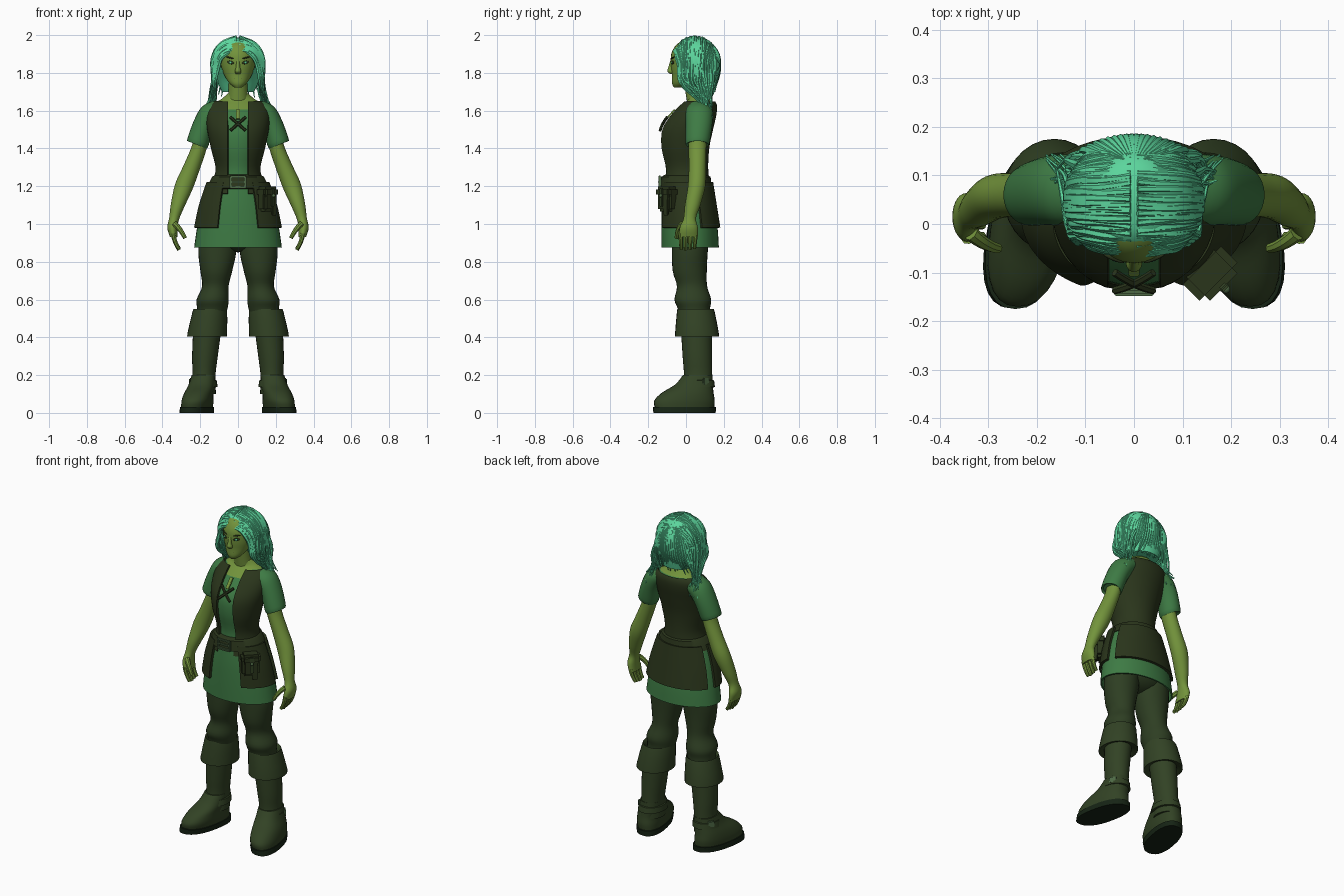
import bpy, bmesh, math, random
from math import sin, cos, radians
from mathutils import Matrix, Vector

random.seed(4)
cube = bpy.data.objects.get("Cube")
if cube:
    bpy.data.objects.remove(cube)
parts = []


def material(name, r, g, b):
    m = bpy.data.materials.new(name)
    m.use_nodes = True
    col = [(c / 255) ** 2.2 for c in (r, g, b)] + [1]
    m.diffuse_color = col
    m.node_tree.nodes["Principled BSDF"].inputs["Base Color"].default_value = col
    return m


HAIR = material("mint hair", 92, 212, 155)
SKIN = material("olive skin", 114, 146, 62)
SHIRT = material("green cloth", 64, 122, 70)
VEST = material("dark leather", 46, 56, 33)
PANTS = material("trouser cloth", 49, 64, 39)
BOOT = material("boot leather", 53, 68, 41)
SOLE = material("dark sole", 28, 40, 27)
METAL = material("dull metal", 78, 104, 70)
LIP = material("lip", 96, 112, 54)


def make(name, bm, mat):
    me = bpy.data.meshes.new(name)
    bm.to_mesh(me)
    bm.free()
    ob = bpy.data.objects.new(name, me)
    bpy.context.collection.objects.link(ob)
    me.materials.append(mat)
    parts.append(ob)
    return ob


def bake(ob):
    """Replace an object's data with its evaluated mesh."""
    dg = bpy.context.evaluated_depsgraph_get()
    me = bpy.data.meshes.new_from_object(ob.evaluated_get(dg))
    name = ob.name
    bpy.data.objects.remove(ob)
    new = bpy.data.objects.new(name, me)
    bpy.context.collection.objects.link(new)
    parts.append(new)
    return new


def smooth_rings(rings, steps):
    """Catmull-Rom interpolation through the rings."""
    r = [tuple(k) + (0,) * (6 - len(k)) for k in rings]
    out = []
    for i in range(len(r) - 1):
        a, b, c, d = r[max(i - 1, 0)], r[i], r[i + 1], r[min(i + 2, len(r) - 1)]
        for k in range(steps):
            t = k / steps
            out.append([q + t * (s - p + t * (2 * p - 5 * q + 4 * s - w + t * (3 * (q - s) + w - p))) / 2
                        for p, q, s, w in zip(a, b, c, d)])
    return out + [r[-1]]


def loft_mesh(rings, n=28, steps=4, side=1, arc=None, grow=0, square=1, cap=True):
    """Stacked ellipses (x, y, z, rx, ry, tilt); arc limits them to a panel."""
    bm = bmesh.new()
    a0, a1 = arc or (0, 360)
    count = n + 1 if arc else n
    rows = []
    for x, y, z, rx, ry, tilt in smooth_rings(rings, steps):
        row = []
        for j in range(count):
            a = radians(a0 + (a1 - a0) * j / n)
            c, s = cos(a), sin(a)
            dx = math.copysign(abs(c) ** square, c) * (rx + grow)
            dy = math.copysign(abs(s) ** square, s) * (ry + grow)
            row.append(bm.verts.new((side * (x + dx), y + dy, z + tilt * dx)))
        rows.append(row)
    for lo, hi in zip(rows, rows[1:]):
        for j in range(n):
            k = (j + 1) % count
            bm.faces.new((lo[j], lo[k], hi[k], hi[j]))
    if cap and not arc:
        bm.faces.new(rows[0])
        bm.faces.new(rows[-1])
    bmesh.ops.recalc_face_normals(bm, faces=bm.faces[:])
    return bm


def loft(name, rings, mat, **kw):
    return make(name, loft_mesh(rings, **kw), mat)


def thicken(ob, t):
    mod = ob.modifiers.new("thickness", "SOLIDIFY")
    mod.thickness, mod.offset = t, 0
    parts.remove(ob)
    return bake(ob)


def slice_mesh(bm, co, no):
    geom = bm.verts[:] + bm.edges[:] + bm.faces[:]
    bmesh.ops.bisect_plane(bm, geom=geom, plane_co=co, plane_no=no)


def delete_faces(bm, rule):
    bad = [f for f in bm.faces if rule(f.calc_center_median())]
    bmesh.ops.delete(bm, geom=bad, context="FACES")


def box(name, loc, size, mat, rot=(0, 0, 0), bevel=0.006):
    bm = bmesh.new()
    bmesh.ops.create_cube(bm, size=1, matrix=Matrix.Diagonal((*size, 1)))
    bmesh.ops.bevel(bm, geom=bm.edges[:], offset=min(bevel, min(size) / 3), segments=2, affect="EDGES")
    ob = make(name, bm, mat)
    ob.location, ob.rotation_euler = loc, [radians(a) for a in rot]
    return ob


def ball(name, loc, size, mat, rot=(0, 0, 0)):
    bm = bmesh.new()
    bmesh.ops.create_uvsphere(bm, u_segments=16, v_segments=10, radius=1, matrix=Matrix.Diagonal((*size, 1)))
    ob = make(name, bm, mat)
    ob.location, ob.rotation_euler = loc, [radians(a) for a in rot]
    return ob


def tubes(name, paths, width, mat, taper=None, res=1):
    """One object of round strands; taper gives the radius along each."""
    cu = bpy.data.curves.new(name, "CURVE")
    cu.dimensions, cu.bevel_depth, cu.bevel_resolution = "3D", width, res
    cu.use_fill_caps, cu.resolution_u = True, 5
    for path in paths:
        sp = cu.splines.new("NURBS")
        sp.points.add(len(path) - 1)
        sp.use_endpoint_u, sp.order_u = True, 3
        for i, (pt, co) in enumerate(zip(sp.points, path)):
            pt.co = (*co, 1)
            pt.radius = taper(i / (len(path) - 1)) if taper else 1
    cu.materials.append(mat)
    ob = bpy.data.objects.new(name, cu)
    bpy.context.collection.objects.link(ob)
    bpy.context.view_layer.update()
    return bake(ob)


# Torso in the shirt, with a skin neckline
body = [(0, 0, 1.16, .15, .12), (0, 0, 1.28, .106, .105), (0, -.008, 1.4, .13, .118), (0, .005, 1.5, .15, .125),
        (0, .04, 1.58, .157, .108), (0, .065, 1.63, .14, .085), (0, .07, 1.66, .09, .06), (0, .06, 1.69, .055, .05)]
bm = loft_mesh(body, n=48)
slice_mesh(bm, (0, 0, 1.605), (0, 0, 1))
for f in bm.faces:
    c = f.calc_center_median()
    f.material_index = int(c.z > 1.645 or (c.z > 1.605 and c.y < .03 and abs(c.x) < .085))
make("shirt_torso", bm, SHIRT).data.materials.append(SKIN)
box("neckline_slit", (0, -.083, 1.58), (.022, .008, .07), SKIN, rot=(-41, 0, 0), bevel=.002)

# Open-fronted vest
bm = loft_mesh(body, n=48, grow=.007, cap=False)
for x in (-.053, .053):
    slice_mesh(bm, (x, 0, 0), (1, 0, 0))
slice_mesh(bm, (0, 0, 1.645), (0, 0, 1))
delete_faces(bm, lambda c: c.z > 1.645 or (abs(c.x) < .053 and c.y < .03))
thicken(make("vest", bm, VEST), .012)
tubes("chest_lacing", [[(-s * .04, -.1, 1.565), (0, -.128, 1.53), (s * .04, -.137, 1.495)] for s in (-1, 1)], .008, VEST)

# Skirt, leather panels and belt
skirt = [(0, .005, 1.21, .15, .122), (0, .01, 1.1, .188, .135), (0, .018, .98, .213, .145), (0, .022, .875, .228, .148)]
thicken(loft("tunic_skirt", skirt, SHIRT, n=40, cap=False), .008)
panel = [(0, .005, 1.22, .15, .122), (0, .01, 1.1, .19, .136), (0, .018, .98, .216, .147)]
for s, label in ((1, "left"), (-1, "right")):
    thicken(loft(label + "_front_panel", panel, VEST, side=s, arc=(-62, 8), n=16, grow=.01), .014)
thicken(loft("back_panel", panel, VEST, arc=(24, 156), n=24, grow=.01), .014)
loft("belt", [(0, 0, 1.185, .15, .125), (0, 0, 1.19, .168, .138), (0, 0, 1.25, .137, .13), (0, 0, 1.262, .115, .11)],
     VEST, steps=1, n=40)
for s in (-1, 1):
    box("buckle_side", (s * .038, -.138, 1.222), (.014, .016, .07), METAL)
    box("buckle_bar", (0, -.14, 1.222 + s * .028), (.085, .016, .014), METAL)
box("buckle_prong", (0, -.141, 1.222), (.07, .012, .012), METAL)

# Belt pouch
turn = (0, 0, 45)
box("pouch", (.155, -.1, 1.125), (.1, .065, .12), VEST, turn, .015)
box("pouch_lid", (.157, -.102, 1.17), (.11, .078, .055), VEST, turn, .015)
box("pouch_strap", (.185, -.13, 1.14), (.022, .012, .1), BOOT, turn)
ball("pouch_button", (.189, -.134, 1.15), (.009, .009, .009), METAL)
box("hanging_strap", (.19, -.105, 1.09), (.035, .014, .09), VEST, turn)
ball("trouser_seat", (0, .02, .95), (.19, .115, .1), PANTS)

# Limbs
for s, label in ((1, "left_"), (-1, "right_")):
    loft(label + "sleeve", [(.09, .07, 1.615, .045, .065, .8), (.142, .07, 1.585, .05, .073, .7),
         (.182, .068, 1.52, .052, .07, .5), (.215, .06, 1.425, .054, .063, .4), (.215, .06, 1.43, .04, .05, .4)],
         SHIRT, side=s)
    loft(label + "arm", [(.195, .06, 1.46, .038, .05, .4), (.207, .06, 1.4, .038, .047, .3),
         (.245, .06, 1.3, .042, .045, .3), (.286, .056, 1.2, .046, .046, .3), (.319, .035, 1.1, .036, .041, .2),
         (.338, .02, 1.03, .026, .033, .2), (.347, .015, .98, .027, .048), (.34, .012, .93, .02, .05)], SKIN, side=s)
    rows = [.05 - .026 * i for i in range(4)]
    tubes(label + "fingers", [[(s * .343, y, .95), (s * .338, y * .95, .905), (s * .312, y * .9, .862 + abs(y) * .2)]
          for y in rows], .0135, SKIN, taper=lambda t: 1 - .3 * t, res=2)
    tubes(label + "thumb", [[(s * .335, -.02, 1.0), (s * .305, -.046, .975), (s * .28, -.05, .925)]], .016, SKIN,
          taper=lambda t: 1 - .35 * t, res=2)
    loft(label + "trouser_leg", [(.108, .025, .95, .095, .1), (.11, .02, .85, .1, .095), (.115, .02, .75, .084, .09),
         (.12, .032, .67, .07, .08), (.134, .036, .6, .085, .097), (.136, .042, .55, .08, .085),
         (.145, .05, .48, .07, .078)], PANTS, side=s)
    loft(label + "boot_cuff", [(.15, .05, .52, .07, .08), (.148, .05, .548, .085, .093), (.149, .052, .535, .092, .1),
         (.163, .058, .42, .105, .116), (.163, .058, .405, .1, .112), (.163, .058, .42, .07, .08)], BOOT,
         side=s, steps=2)
    loft(label + "boot_shaft", [(.162, .055, .45, .075, .082), (.175, .06, .3, .068, .078), (.18, .064, .2, .061, .075),
         (.185, .06, .1, .068, .08)], BOOT, side=s)
    foot = [loft(label + "boot_foot", [(.205, -.008, .03, .078, .158), (.205, -.008, .065, .08, .16),
                 (.202, .008, .105, .076, .138), (.19, .042, .15, .07, .1), (.183, .062, .2, .062, .078)], BOOT,
                 side=s, square=.85),
            loft(label + "boot_sole", [(.205, -.008, 0, .083, .165), (.205, -.008, .032, .083, .167)], SOLE,
                 side=s, square=.85, steps=1)]
    # toes turn outward
    for ob in foot:
        for v in ob.data.vertices:
            v.co.x -= s * .2 * (v.co.y - .06) * (1 - min(v.co.z / .2, 1))
    loft(label + "ankle_strap", [(.186, .056, .135, .066, .09), (.186, .056, .138, .078, .097),
         (.184, .06, .172, .072, .089), (.184, .06, .175, .06, .08)], BOOT, side=s, steps=1)
    box(label + "ankle_buckle", (s * .243, .105, .165), (.014, .04, .04), METAL, (0, 0, s * 40))

# Head and face
loft("neck", [(0, .065, 1.62, .065, .055), (0, .05, 1.68, .052, .05), (0, .035, 1.79, .05, .052)], SKIN)
loft("head", [(0, -.043, 1.722, .018, .02), (0, -.028, 1.745, .046, .046), (0, .005, 1.79, .074, .08),
     (0, .02, 1.84, .09, .1), (0, .03, 1.9, .094, .108), (0, .04, 1.95, .075, .09), (0, .04, 1.98, .03, .04)], SKIN)
loft("nose", [(0, -.07, 1.868, .009, .012), (0, -.08, 1.83, .011, .014), (0, -.08, 1.808, .017, .019),
     (0, -.07, 1.794, .012, .014)], SKIN, n=14)
ball("lips", (0, -.068, 1.772), (.024, .006, .009), LIP)
for s, label in ((1, "left_"), (-1, "right_")):
    ball(label + "eye", (s * .04, -.071, 1.855), (.02, .0045, .009), VEST, (0, s * -10, s * 22))
    ball(label + "iris", (s * .04, -.0745, 1.855), (.007, .003, .006), HAIR, (0, 0, s * 22))
    ball(label + "brow", (s * .042, -.071, 1.88), (.024, .0045, .004), VEST, (0, s * -14, s * 22))

# Hair cap with an opening for the face
bm = loft_mesh([(0, .1, 1.7, .085, .055), (0, .09, 1.76, .112, .078), (0, .062, 1.84, .134, .11),
                (0, .05, 1.92, .113, .11), (0, .05, 1.97, .07, .075), (0, .05, 1.987, .02, .02)])
normal = Vector((0, 1, .35))
pivot = Vector((0, -.05, 1.93))
slice_mesh(bm, pivot, normal)
delete_faces(bm, lambda c: (c - pivot).dot(normal) < 0)
make("hair_cap", bm, HAIR)

# Locks combed sideways from the parting and gathered into two tails
jit = random.uniform
locks = []
for s in (-1, 1):
    for i in range(44):
        lat = -64 + 142 * i / 43
        path = []
        for k in range(5):
            a, b = radians(3 + 24 * k), radians(lat * (1 - .085 * k) + jit(-2, 2))
            g = 1 + jit(-.02, .03)
            path.append((s * .138 * g * sin(a) * cos(b), .048 + .124 * g * sin(b), 1.85 + .14 * g * cos(a) * cos(b)))
        y = .048 + .1 * sin(radians(lat))
        path.append((s * jit(.11, .138), y, jit(1.73, 1.77)))
        path.append((s * jit(.105, .15), .08 + y * .25 + jit(-.02, .02), jit(1.66, 1.7)))
        path.append((s * jit(.12, .185), jit(.07, .145), jit(1.55, 1.63)))
        locks.append(path)
# Locks falling down the back of the head
for i in range(18):
    x = -.1 + .2 * i / 17
    y = -2.5 * x * x
    locks.append([(x * .2, .13, 1.955), (x * .7, .168 + y, 1.92), (x, .18 + y, 1.84), (x * 1.1, .17 + y, 1.76),
                  (x * 1.35, .14 + y, jit(1.67, 1.71))])
tubes("hair_locks", locks, .0115, HAIR, taper=lambda t: .55 + 1.6 * t * (1 - t) if t < .5 else .95 - 1.5 * (t - .5))

# Smooth shading with crisp edges
bpy.ops.object.select_all(action="DESELECT")
for ob in parts:
    ob.select_set(True)
bpy.context.view_layer.objects.active = parts[0]
bpy.ops.object.shade_smooth_by_angle(angle=radians(40))
